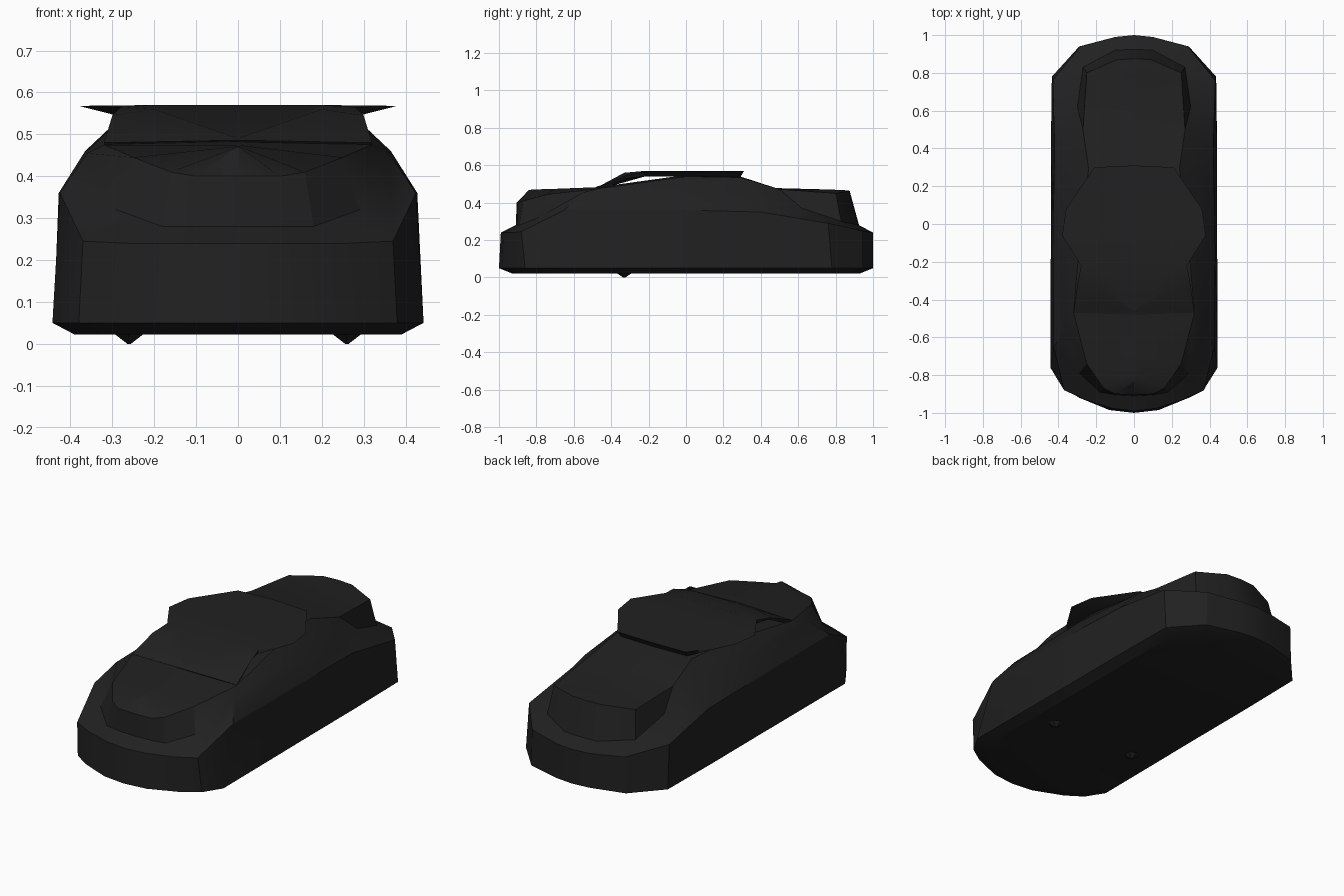
import bpy, bmesh, math

if "Cube" in bpy.data.objects:
    bpy.data.objects.remove(bpy.data.objects["Cube"])

mat = bpy.data.materials.new("dark_rubber")
mat.diffuse_color = (0.015, 0.015, 0.015, 1)
mat.use_nodes = True
mat.node_tree.nodes["Principled BSDF"].inputs["Base Color"].default_value = mat.diffuse_color


def finish(obj):
    obj.data.materials.append(mat)
    bpy.context.view_layer.objects.active = obj
    obj.select_set(True)
    bpy.ops.object.shade_smooth_by_angle(angle=math.radians(25))
    obj.select_set(False)


def loft(name, rings):
    """Skin a stack of half rings (x >= 0, front to back), mirrored across x."""
    bm = bmesh.new()
    loops = []
    for half in rings:
        full = half + [(-x, y, z) for x, y, z in half[-2:0:-1]]
        loops.append([bm.verts.new(p) for p in full])
    for a, b in zip(loops, loops[1:]):
        n = len(a)
        for i in range(n):
            j = (i + 1) % n
            bm.faces.new((a[i], a[j], b[j], b[i]))
    bm.faces.new(loops[0][::-1])
    bm.faces.new(loops[-1])
    bmesh.ops.remove_doubles(bm, verts=bm.verts, dist=0.0005)
    bmesh.ops.triangulate(bm, faces=[f for f in bm.faces if len(f.verts) > 4])
    bmesh.ops.recalc_face_normals(bm, faces=bm.faces)
    me = bpy.data.meshes.new(name)
    bm.to_mesh(me)
    bm.free()
    obj = bpy.data.objects.new(name, me)
    bpy.context.collection.objects.link(obj)
    finish(obj)


# Lower shell: floor, skirt, ledge at both ends and the rounded upper side
plan = [(0, -1), (.13, -.985), (.29, -.92), (.38, -.86), (.443, -.76), (.44, 0),
        (.44, .4), (.435, .78), (.29, .94), (.1, .99), (0, 1)]
floor = [(x * .88, y * .93, .022) for x, y in plan]
skirt = [(x, y, .05) for x, y in plan]
belt = [(0, -.99, .24), (.12, -.975, .24), (.26, -.93, .24), (.37, -.88, .245),
        (.425, -.65, .36), (.428, 0, .36), (.42, .4, .35), (.43, .76, .29),
        (.285, .94, .25), (.1, .99, .24), (0, 1, .24)]
ledge = [(0, -.91, .28), (.1, -.905, .28), (.18, -.89, .28), (.29, -.79, .32),
         (.36, -.55, .455), (.365, 0, .46), (.32, .42, .46), (.30, .62, .37),
         (.27, .83, .30), (.1, .92, .28), (0, .925, .28)]
crown = [(0, -.905, .40), (.1, -.90, .40), (.16, -.87, .41), (.25, -.74, .445),
         (.32, -.47, .475), (.28, 0, .54), (.24, .29, .535), (.27, .5, .472),
         (.25, .8, .45), (.09, .87, .462), (0, .875, .463)]
spine = [(0, y, z) for y, z in ((-.84, .468), (-.83, .469), (-.80, .471), (-.70, .474),
                                (-.47, .483), (0, .548), (.29, .54), (.48, .478),
                                (.78, .47), (.86, .466), (.868, .465))]
# the spine has no width, so close the crown onto it with a very narrow ring
spine = [(0 if i in (0, 10) else .004, y, z) for i, (_, y, z) in enumerate(spine)]
loft("body_shell", [floor, skirt, belt, ledge, crown, spine])

# Raised top plate with overhanging side wings and a rear lip
plate_top = [(0, -.48, .486), (.32, -.47, .48), (.30, -.32, .545), (.28, -.22, .565),
             (.38, -.06, .568), (.36, .08, .567), (.21, .3, .567), (0, .31, .57)]
plate_low = [(0, -.47, .47), (.31, -.45, .465), (.28, -.32, .53), (.27, -.22, .54),
             (.27, -.06, .54), (.27, .08, .54), (.2, .28, .535), (0, .29, .535)]
crest = [(0, -.46, .49), (.2, -.44, .497), (.2, -.33, .56), (.2, -.22, .57),
         (.2, -.06, .57), (.2, .08, .569), (.1, .28, .57), (0, .29, .57)]
loft("top_plate", [plate_low, plate_top, crest])

# Small underside feet
for side, name in ((-1, "left_foot"), (1, "right_foot")):
    bpy.ops.mesh.primitive_cone_add(vertices=6, radius1=.05, radius2=.005, depth=.03,
                                    location=(side * .26, -.33, .015),
                                    rotation=(math.pi, 0, 0))
    foot = bpy.context.object
    foot.name = name
    finish(foot)
